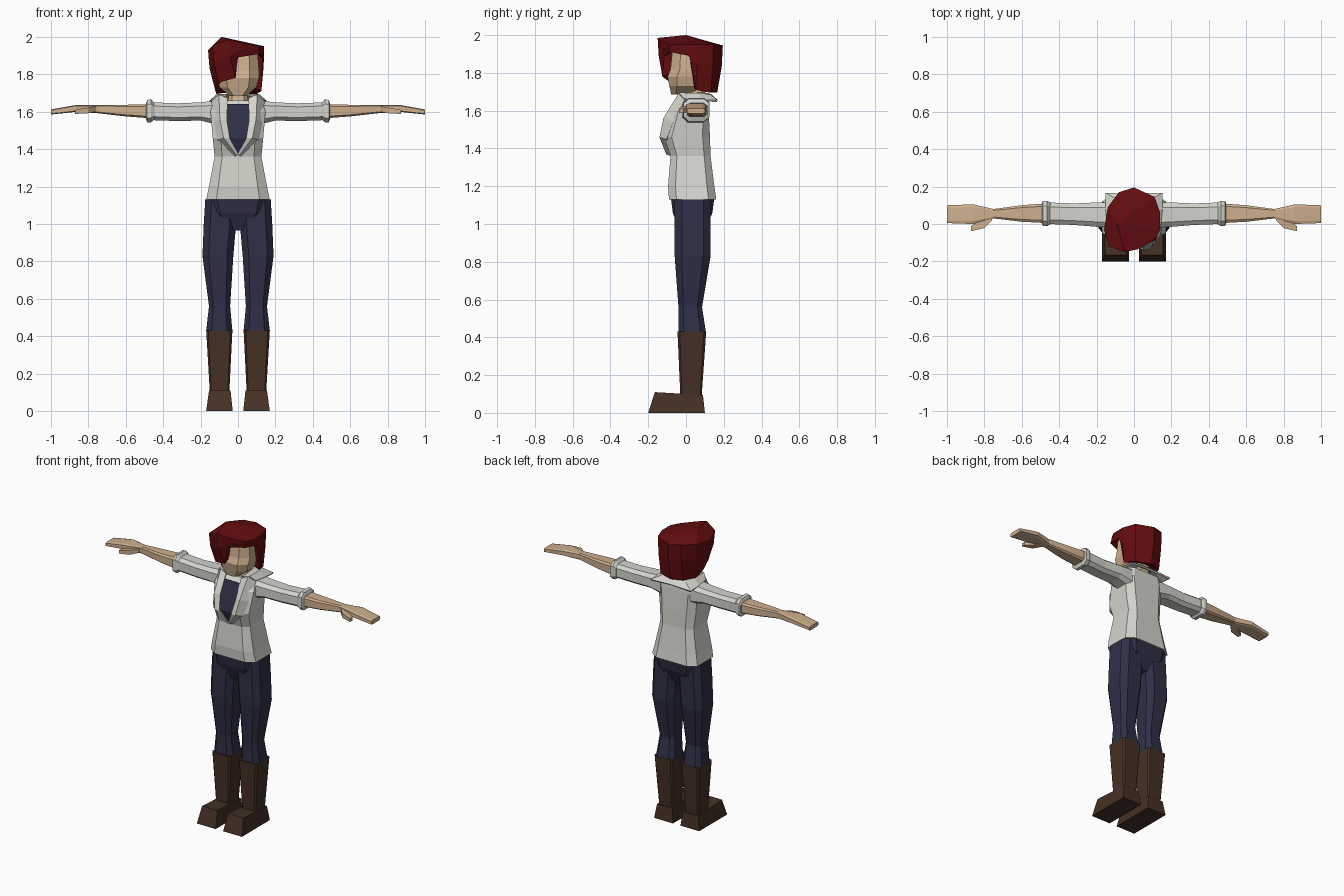
import bpy, bmesh
from mathutils import Vector


def material(name, rgb):
    m = bpy.data.materials.new(name)
    m.diffuse_color = (*rgb, 1)
    return m


CLOTH = material("pale_grey_cloth", (0.66, 0.66, 0.61))
NAVY = material("dark_navy", (0.028, 0.029, 0.062))
SKIN = material("skin", (0.62, 0.43, 0.27))
HAIR = material("dark_red", (0.13, 0.004, 0.005))
BOOT = material("dark_brown", (0.060, 0.030, 0.018))


def finish(name, bm, mat, mirror=False, thick=0):
    bmesh.ops.recalc_face_normals(bm, faces=bm.faces)
    me = bpy.data.meshes.new(name)
    bm.to_mesh(me)
    bm.free()
    me.materials.append(mat)
    ob = bpy.data.objects.new(name, me)
    bpy.context.collection.objects.link(ob)
    if thick:
        s = ob.modifiers.new("thickness", 'SOLIDIFY')
        s.thickness = thick
        s.offset = 0
    if mirror:
        ob.modifiers.new("mirror", 'MIRROR').use_clip = False
    return ob


def skin_rings(bm, rings, closed=True, caps=True):
    """Join rows of points with quads."""
    rows = [[bm.verts.new(p) for p in r] for r in rings]
    n = len(rows[0])
    for a, b in zip(rows, rows[1:]):
        for i in range(n if closed else n - 1):
            j = (i + 1) % n
            bm.faces.new((a[i], a[j], b[j], b[i]))
    if caps:
        bm.faces.new(rows[0])
        bm.faces.new(rows[-1])
    return rows


def section(a0, a1, b0, b1, c):
    """Rectangle with corners cut by the fraction c."""
    if c == 0:
        return [(a0, b0), (a1, b0), (a1, b1), (a0, b1)]
    da, db = (a1 - a0) * c, (b1 - b0) * c
    return [(a0 + da, b0), (a1 - da, b0), (a1, b0 + db), (a1, b1 - db),
            (a1 - da, b1), (a0 + da, b1), (a0, b1 - db), (a0, b0 + db)]


def loft(name, mat, rows, axis='z', c=0.2, mirror=False):
    """rows: (position, a0, a1, b0, b1) with a,b = x,y or y,z."""
    rings = []
    for t, *r in rows:
        s = section(*r, c)
        rings.append([(a, b, t) if axis == 'z' else (t, a, b) for a, b in s])
    bm = bmesh.new()
    skin_rings(bm, rings)
    return finish(name, bm, mat, mirror)


def strip(name, mat, rows, mirror=False, thick=0.01):
    bm = bmesh.new()
    skin_rings(bm, rows, closed=False, caps=False)
    return finish(name, bm, mat, mirror, thick)


# Trousers
loft("trouser_leg", NAVY, [
    (0.43, 0.03, 0.17, -0.04, 0.105), (0.56, 0.042, 0.155, -0.04, 0.085),
    (0.83, 0.025, 0.19, -0.06, 0.13), (1.0, 0.01, 0.183, -0.06, 0.13),
    (1.13, 0.01, 0.175, -0.06, 0.13)], mirror=True)
loft("pelvis", NAVY, [
    (0.965, -0.06, 0.06, -0.035, 0.10), (1.06, -0.14, 0.14, -0.07, 0.14),
    (1.14, -0.16, 0.16, -0.08, 0.15)], c=0.15)

# Boots
loft("boot_shaft", BOOT, [
    (0.09, 0.047, 0.15, -0.03, 0.083), (0.43, 0.03, 0.17, -0.045, 0.107)],
    c=0.08, mirror=True)
foot = loft("boot_foot", BOOT, [
    (0, 0.028, 0.17, -0.2, 0.10), (0.11, 0.04, 0.155, -0.165, 0.09)],
    c=0, mirror=True)
for v in foot.data.vertices:
    if v.co.z > 0.1 and v.co.y > 0:
        v.co.z = 0.095

# Jacket body
loft("jacket_body", CLOTH, [
    (1.13, -0.17, 0.17, -0.09, 0.16), (1.20, -0.155, 0.155, -0.095, 0.15),
    (1.36, -0.125, 0.125, -0.082, 0.13), (1.46, -0.135, 0.135, -0.115, 0.127),
    (1.60, -0.147, 0.147, -0.07, 0.12), (1.66, -0.13, 0.13, -0.02, 0.115)],
    c=0.16)

# Inner shirt showing in the V opening
strip("inner_shirt", NAVY, [
    [(-0.062, -0.056, 1.64), (0.062, -0.056, 1.64)],
    [(-0.06, -0.103, 1.52), (0.06, -0.103, 1.52)],
    [(-0.045, -0.121, 1.46), (0.045, -0.121, 1.46)],
    [(-0.003, -0.095, 1.375), (0.003, -0.095, 1.375)]], thick=0.008)

# Lapels and collar
strip("lapel", CLOTH, [
    [(0.058, -0.045, 1.67), (0.10, -0.035, 1.69), (0.138, -0.005, 1.655)],
    [(0.060, -0.105, 1.55), (0.095, -0.115, 1.56), (0.125, -0.065, 1.54)],
    [(0.045, -0.132, 1.46), (0.075, -0.136, 1.46), (0.108, -0.10, 1.45)],
    [(0.0, -0.10, 1.375), (0.006, -0.10, 1.37), (0.012, -0.08, 1.365)]],
    mirror=True)
strip("collar", CLOTH, [
    [(0.06, -0.04, 1.675), (0.11, -0.035, 1.69), (0.14, -0.01, 1.66)],
    [(0.065, 0.06, 1.69), (0.11, 0.07, 1.69), (0.15, 0.08, 1.655)],
    [(0.05, 0.105, 1.69), (0.09, 0.13, 1.68), (0.15, 0.165, 1.65)],
    [(0.0, 0.11, 1.69), (0.0, 0.135, 1.68), (0.0, 0.162, 1.655)]],
    mirror=True)

# Sleeves with rolled cuffs
loft("sleeve", CLOTH, [
    (0.11, -0.02, 0.115, 1.53, 1.66), (0.20, -0.015, 0.115, 1.553, 1.65),
    (0.32, -0.005, 0.11, 1.55, 1.645), (0.46, 0.0, 0.115, 1.555, 1.65)],
    axis='x', mirror=True)
loft("cuff", CLOTH, [
    (0.445, 0.0, 0.115, 1.56, 1.645), (0.465, -0.012, 0.124, 1.543, 1.667),
    (0.485, -0.012, 0.124, 1.543, 1.662), (0.492, 0.0, 0.115, 1.56, 1.645)],
    axis='x', mirror=True)

# Forearms, hands and thumbs
loft("forearm_and_hand", SKIN, [
    (0.47, 0.005, 0.11, 1.565, 1.64), (0.60, 0.012, 0.10, 1.575, 1.637),
    (0.75, 0.03, 0.08, 1.592, 1.637), (0.86, 0.0, 0.105, 1.60, 1.637),
    (1.0, 0.005, 0.10, 1.585, 1.612)], axis='x', c=0.14, mirror=True)
loft("thumb", SKIN, [
    (0.76, 0.02, 0.06, 1.60, 1.63), (0.80, -0.022, 0.04, 1.592, 1.622),
    (0.87, -0.038, -0.012, 1.588, 1.61)], axis='x', c=0, mirror=True)

# Neck and head
loft("neck", SKIN, [
    (1.60, -0.06, 0.06, -0.035, 0.11), (1.67, -0.052, 0.052, 0.0, 0.105),
    (1.76, -0.05, 0.05, 0.01, 0.10)])
loft("head", SKIN, [
    (1.685, -0.045, 0.045, -0.078, 0.03), (1.73, -0.098, 0.098, -0.088, 0.10),
    (1.78, -0.112, 0.112, -0.098, 0.13), (1.82, -0.112, 0.112, -0.082, 0.14),
    (1.92, -0.105, 0.105, -0.072, 0.13)], c=0.22)

# Hair: crown point then lower-edge point for each lock, around the head
locks = [
    ((0.02, -0.135, 1.968), (0.0, -0.115, 1.89)),
    ((0.11, -0.085, 1.95), (0.12, -0.085, 1.91)),
    ((0.14, -0.03, 1.95), (0.132, 0.02, 1.89)),
    ((0.14, 0.06, 1.95), (0.125, 0.05, 1.71)),
    ((0.11, 0.145, 1.95), (0.10, 0.13, 1.695)),
    ((0.0, 0.195, 1.945), (0.0, 0.165, 1.695)),
    ((-0.08, 0.17, 1.95), (-0.08, 0.145, 1.70)),
    ((-0.14, 0.09, 1.94), (-0.115, 0.06, 1.695)),
    ((-0.16, -0.03, 1.93), (-0.122, 0.0, 1.715)),
    ((-0.135, -0.12, 1.955), (-0.105, -0.09, 1.755)),
    ((-0.05, -0.15, 1.985), (-0.015, -0.125, 1.78))]
crown, middle, lower, inner = [], [], [], []
for t, b in locks:
    t, b = Vector(t), Vector(b)
    m = t.lerp(b, 0.2)
    m.z = t.z + (b.z - t.z) * 0.45
    crown.append(t)
    middle.append(m)
    lower.append(b)
    inner.append(Vector((b.x * 0.6, 0.02 + (b.y - 0.02) * 0.6, b.z + 0.025)))
bm = bmesh.new()
rows = skin_rings(bm, [crown, middle, lower, inner], caps=False)
peak = bm.verts.new((-0.09, 0.0, 2.0))
for i, v in enumerate(rows[0]):
    bm.faces.new((v, rows[0][(i + 1) % len(locks)], peak))
finish("hair", bm, HAIR)
